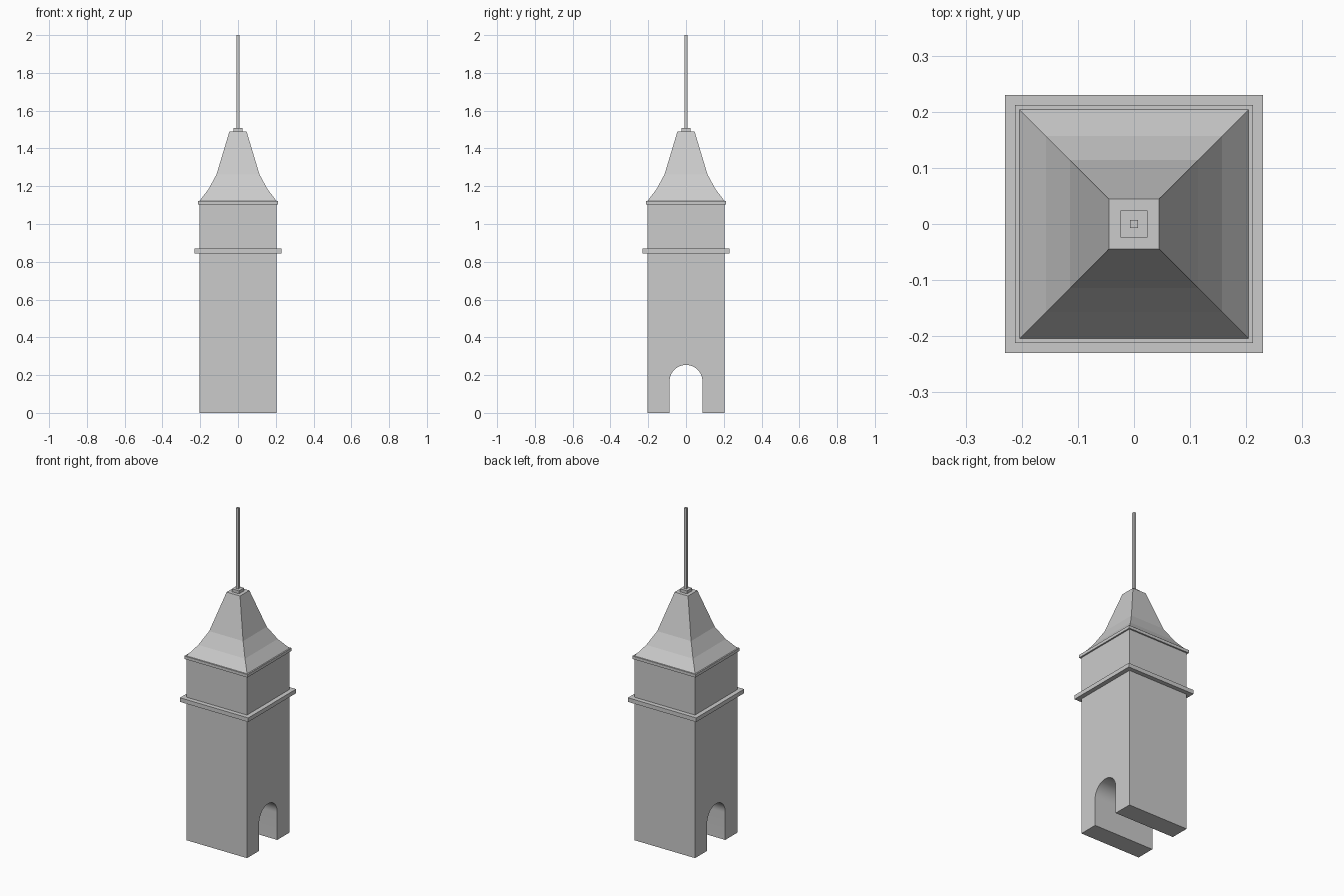
import bpy, bmesh, math

if "Cube" in bpy.data.objects:
    bpy.data.objects.remove(bpy.data.objects["Cube"])

stone = bpy.data.materials.new("light_grey")
stone.diffuse_color = (0.6, 0.6, 0.6, 1)
stone.use_nodes = True
stone.node_tree.nodes["Principled BSDF"].inputs["Base Color"].default_value = stone.diffuse_color


def finish(name, bm, smooth=False):
    bmesh.ops.recalc_face_normals(bm, faces=bm.faces)
    me = bpy.data.meshes.new(name)
    bm.to_mesh(me)
    bm.free()
    me.materials.append(stone)
    ob = bpy.data.objects.new(name, me)
    bpy.context.collection.objects.link(ob)
    if smooth:
        bpy.ops.object.select_all(action='DESELECT')
        ob.select_set(True)
        bpy.context.view_layer.objects.active = ob
        bpy.ops.object.shade_smooth_by_angle(angle=math.radians(30))
    return ob


def square_stack(name, profile):
    """Square rings of (half width, height), skinned and capped."""
    bm = bmesh.new()
    rings = [[bm.verts.new((sx * h, sy * h, z))
              for sx, sy in ((-1, -1), (1, -1), (1, 1), (-1, 1))]
             for h, z in profile]
    for a, b in zip(rings, rings[1:]):
        for i in range(4):
            j = (i + 1) % 4
            bm.faces.new((a[i], a[j], b[j], b[i]))
    bm.faces.new(rings[0][::-1])
    bm.faces.new(rings[-1])
    return finish(name, bm)


# Tower shaft with an arched passage running through from side to side
HALF, TOP, ARCH, SPRING = 0.203, 1.105, 0.087, 0.167
outline = [(ARCH, 0), (HALF, 0), (HALF, TOP), (-HALF, TOP), (-HALF, 0), (-ARCH, 0)]
for i in range(25):
    t = math.pi * (1 - i / 24)
    outline.append((ARCH * math.cos(t), SPRING + ARCH * math.sin(t)))
bm = bmesh.new()
face = bm.faces.new([bm.verts.new((-HALF, y, z)) for y, z in outline])
ext = bmesh.ops.extrude_face_region(bm, geom=[face], use_keep_orig=True)
bmesh.ops.translate(bm, vec=(2 * HALF, 0, 0),
                    verts=[v for v in ext['geom'] if isinstance(v, bmesh.types.BMVert)])
ends = [f for f in bm.faces if len(f.verts) > 4]
bmesh.ops.triangulate(bm, faces=ends)
finish("tower_shaft", bm, smooth=True)

# Projecting mouldings
square_stack("belt_course", [(0.23, 0.845), (0.23, 0.87)])
square_stack("eave_moulding", [(0.212, 1.104), (0.212, 1.122)])

# Flared roof, finial base and mast
square_stack("flared_roof", [(0.204, 1.122), (0.157, 1.183), (0.114, 1.262), (0.045, 1.491)])
square_stack("finial_base", [(0.024, 1.491), (0.024, 1.509)])
square_stack("mast", [(0.007, 1.509), (0.007, 2.0)])
